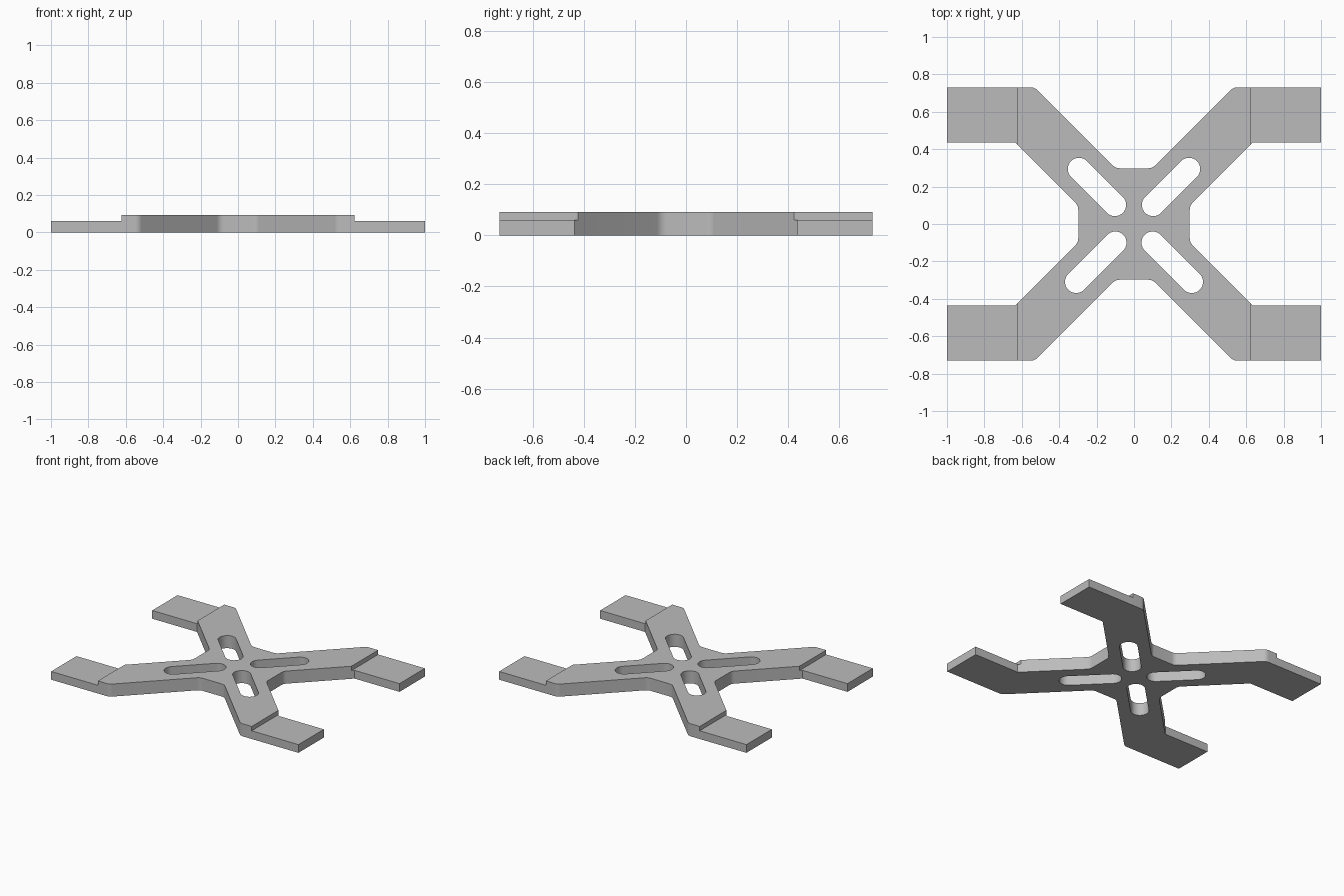
import bpy, bmesh, math
from mathutils import Vector

if "Cube" in bpy.data.objects:
    bpy.data.objects.remove(bpy.data.objects["Cube"])

THIN, THICK = 0.06, 0.092      # pad and arm thickness
PAD_X = 0.622                  # where the thinner mounting pads begin

grey = bpy.data.materials.new("plain grey")
grey.diffuse_color = (0.5, 0.5, 0.5, 1)
grey.use_nodes = True
grey.node_tree.nodes["Principled BSDF"].inputs["Base Color"].default_value = grey.diffuse_color


def fillet(prev, corner, nxt, r=0.05, steps=6):
    """Arc that rounds a bend in the outline."""
    c = Vector(corner)
    a, b = (Vector(prev) - c).normalized(), (Vector(nxt) - c).normalized()
    half = math.acos(a.dot(b)) / 2
    centre = c + (a + b).normalized() * (r / math.sin(half))
    s = c + a * (r / math.tan(half)) - centre
    e = c + b * (r / math.tan(half)) - centre
    arc = [s.lerp(e, i / steps).normalized() * r + centre for i in range(steps + 1)]
    return [(p.x, p.y) for p in arc]


def slot(inner, outer, sx, sy, r=0.06, n=16):
    """Diagonal rounded slot in the quadrant sx, sy."""
    pts = []
    for c, start in ((outer, -45), (inner, 135)):
        for i in range(n + 1):
            t = math.radians(start + 180 * i / n)
            pts.append((sx * (c + r * math.cos(t)), sy * (c + r * math.sin(t))))
    return pts


# Quarter outline, from the right waist round to the back waist
W, D = 0.298, 0.2
waist_r, waist_b = (W, W - D), (W - D, W)
inner, outer = (0.437 + D, 0.437), (0.73 - D, 0.73)
quarter = (fillet((W, 0), waist_r, inner) + [inner, (1, 0.437), (1, 0.73)]
           + fillet((1, 0.73), outer, waist_b) + fillet(outer, waist_b, (0, W)))
half = quarter + [(-x, y) for x, y in reversed(quarter)]
loops = [half + [(-x, -y) for x, y in half]]
for sx in (1, -1):
    loops.append(slot(0.102, 0.294, sx, 1))
    loops.append(slot(0.100, 0.309, sx, -1))

# Flat plan: outline filled around the four slots, split at the pad steps
plan = bmesh.new()
edges = []
for pts in loops:
    vs = [plan.verts.new((x, y, 0)) for x, y in pts]
    edges += [plan.edges.new((vs[i - 1], vs[i])) for i in range(len(vs))]
bmesh.ops.triangle_fill(plan, edges=edges, use_beauty=True, normal=(0, 0, 1))
for sx in (1, -1):
    bmesh.ops.bisect_plane(plan, geom=plan.verts[:] + plan.edges[:] + plan.faces[:],
                           dist=1e-5, plane_co=(sx * PAD_X, 0, 0), plane_no=(1, 0, 0))
plan.normal_update()
for f in plan.faces:
    if f.normal.z < 0:
        f.normal_flip()
plan.verts.index_update()

# Solid frame: full footprint up to the pads, thicker arms above
solid = bmesh.new()
made = {}


def vert(v, z):
    key = (v.index, z)
    if key not in made:
        made[key] = solid.verts.new((v.co.x, v.co.y, z))
    return made[key]


def walls(region, z0, z1):
    """Side faces round the border of a set of plan faces."""
    for f in region:
        for lp in f.loops:
            if not any(g in region for g in lp.edge.link_faces if g is not f and g != f):
                a, b = lp.vert, lp.link_loop_next.vert
                solid.faces.new((vert(a, z0), vert(b, z0), vert(b, z1), vert(a, z1)))


everything = set(plan.faces)
arms = {f for f in everything if abs(f.calc_center_median().x) < PAD_X}
walls(everything, 0, THIN)
walls(arms, THIN, THICK)
for f in everything:
    solid.faces.new([vert(v, 0) for v in reversed(f.verts[:])])
    solid.faces.new([vert(v, THICK if f in arms else THIN) for v in f.verts])
solid.normal_update()

mesh = bpy.data.meshes.new("cross_frame")
solid.to_mesh(mesh)
solid.free()
plan.free()
mesh.materials.append(grey)
frame = bpy.data.objects.new("cross_frame", mesh)
bpy.context.scene.collection.objects.link(frame)

# Smooth rounded corners, keep the hard edges
bpy.context.view_layer.objects.active = frame
frame.select_set(True)
bpy.ops.object.shade_smooth_by_angle(angle=math.radians(30))
